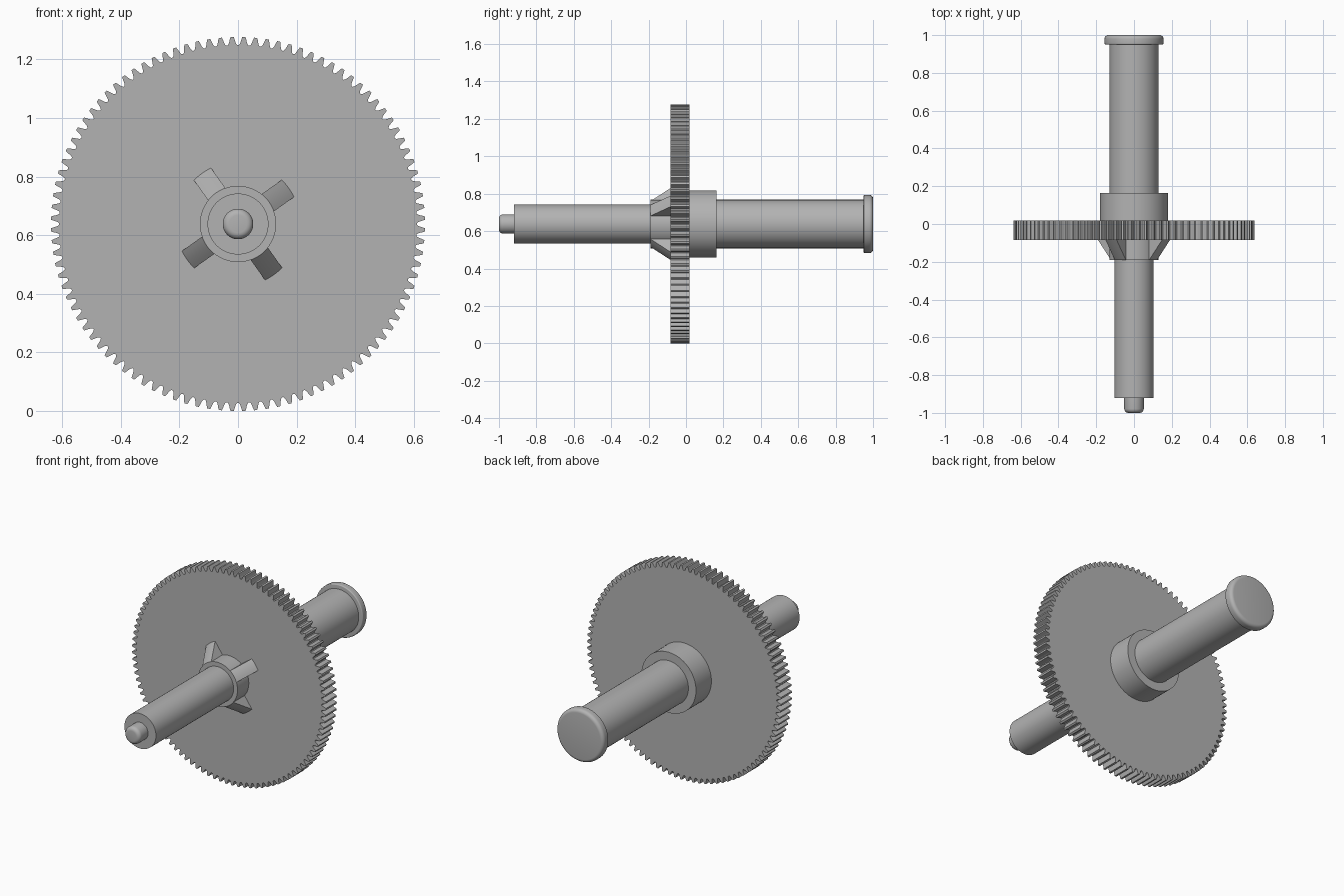
import bpy
import bmesh
from math import sin, cos, pi, radians, sqrt
from mathutils import Matrix

if "Cube" in bpy.data.objects:
    bpy.data.objects.remove(bpy.data.objects["Cube"])

RADIUS = 0.638          # gear tip radius, also the axle height
FRONT, BACK = -0.084, 0.018   # gear faces
HUB_FRONT, HUB_R = -0.19, 0.13
TEETH = 100

gray = bpy.data.materials.new("plain gray")
gray.use_nodes = True
gray.diffuse_color = (0.45, 0.45, 0.45, 1)
gray.node_tree.nodes["Principled BSDF"].inputs["Base Color"].default_value = gray.diffuse_color


def finish(name, bm, angle=35):
    """Turn a bmesh into a shaded object at axle height."""
    bmesh.ops.remove_doubles(bm, verts=bm.verts, dist=1e-5)
    bmesh.ops.recalc_face_normals(bm, faces=bm.faces)
    mesh = bpy.data.meshes.new(name)
    bm.to_mesh(mesh)
    bm.free()
    mesh.materials.append(gray)
    obj = bpy.data.objects.new(name, mesh)
    obj.location.z = RADIUS
    bpy.context.collection.objects.link(obj)
    bpy.ops.object.select_all(action="DESELECT")
    obj.select_set(True)
    bpy.context.view_layer.objects.active = obj
    bpy.ops.object.shade_smooth_by_angle(angle=radians(angle))
    return obj


def lathe(name, profile, steps=64):
    """Spin a (radius, y) profile around the axle; both ends close on the axis."""
    bm = bmesh.new()
    points = [(0, profile[0][1])] + profile + [(0, profile[-1][1])]
    verts = [bm.verts.new((r, y, 0)) for r, y in points]
    edges = [bm.edges.new(pair) for pair in zip(verts, verts[1:])]
    bmesh.ops.spin(bm, geom=verts + edges, cent=(0, 0, 0), axis=(0, 1, 0),
                   angle=2 * pi, steps=steps, use_merge=True)
    return finish(name, bm)


def fillet(radius, y, size, side, steps=5):
    """Rounded rim; side is -1 for a front rim and 1 for a back rim."""
    pts = [(radius - size + size * sin(a), y - side * size * (1 - cos(a)))
           for a in (i * pi / 2 / steps for i in range(steps + 1))]
    return pts if side < 0 else pts[::-1]


# Gear wheel: one tooth outline repeated around the rim
ROOT = RADIUS - 0.028
tooth = [(-0.42, 0), (-0.34, 0.15), (-0.26, 0.45), (-0.2, 0.75), (-0.13, 1),
         (0.13, 1), (0.2, 0.75), (0.26, 0.45), (0.34, 0.15), (0.42, 0)]
bm = bmesh.new()
rim = []
for i in range(TEETH):
    for offset, height in tooth:
        a = 2 * pi * (i + 0.5 + offset) / TEETH
        r = ROOT + (RADIUS - ROOT) * height
        rim.append(bm.verts.new((r * sin(a), FRONT, r * cos(a))))
face = bm.faces.new(rim)
new = bmesh.ops.extrude_face_region(bm, geom=[face], use_keep_orig=True)["geom"]
bmesh.ops.translate(bm, vec=(0, BACK - FRONT, 0),
                    verts=[v for v in new if isinstance(v, bmesh.types.BMVert)])
finish("gear_wheel", bm, 28)

# Axle parts from front to back
lathe("front_pin", fillet(0.052, -1, 0.022, -1) + [(0.052, -0.92)])
lathe("front_shaft", [(0.104, -0.92), (0.104, HUB_FRONT)])
lathe("front_hub", [(HUB_R, HUB_FRONT), (HUB_R, FRONT)])
lathe("back_collar", [(0.18, BACK), (0.18, 0.163)])
lathe("back_shaft", [(0.13, 0.163), (0.13, 0.95)])
lathe("end_cap", fillet(0.156, 0.95, 0.006, -1) + fillet(0.156, 1, 0.02, 1))

# Four sloping ribs whose outer faces follow a cone
HALF, STRIPS = 0.036, 6
for n in range(4):
    bm = bmesh.new()
    rows = []
    for r, y in ((HUB_R, HUB_FRONT), (0.212, FRONT), (0.1, FRONT), (0.1, HUB_FRONT)):
        row = []
        for k in range(STRIPS + 1):
            x = HALF * (2 * k / STRIPS - 1)
            row.append(bm.verts.new((x, y, sqrt(r * r - x * x))))
        rows.append(row)
    for a, b in zip(rows, rows[1:] + rows[:1]):
        for k in range(STRIPS):
            bm.faces.new((a[k], a[k + 1], b[k + 1], b[k]))
    for k in (0, STRIPS):
        bm.faces.new([row[k] for row in rows])
    bmesh.ops.rotate(bm, verts=bm.verts, cent=(0, 0, 0),
                     matrix=Matrix.Rotation(radians(54.5 + 90 * n), 3, "Y"))
    finish(f"hub_rib_{n + 1}", bm)
